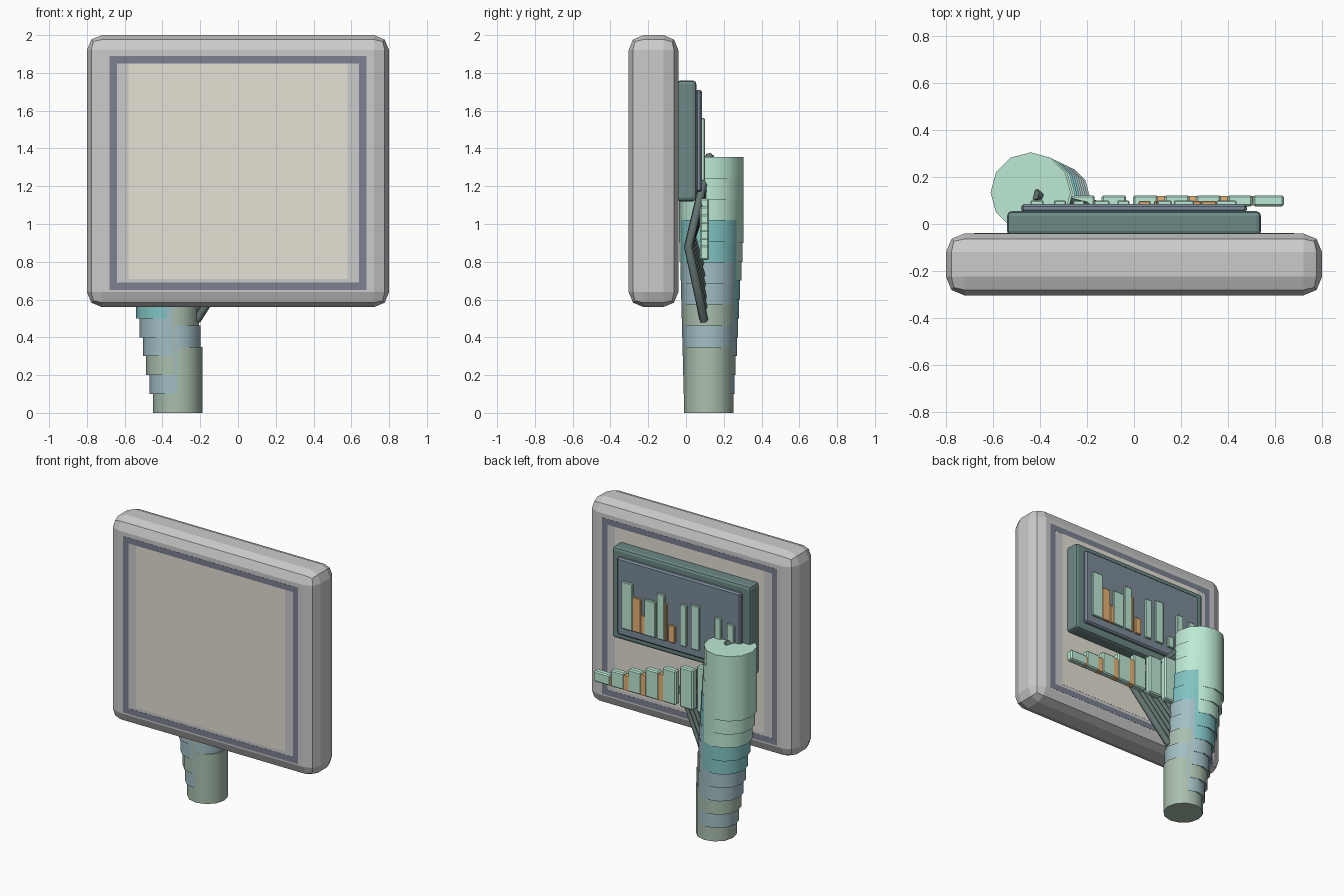
import bpy, math
from mathutils import Vector

if "Cube" in bpy.data.objects:
    bpy.data.objects.remove(bpy.data.objects["Cube"])

def mat(name, rgb):
    m = bpy.data.materials.new(name)
    m.diffuse_color = (*rgb, 1)
    m.use_nodes = True
    m.node_tree.nodes["Principled BSDF"].inputs["Base Color"].default_value = m.diffuse_color
    return m

MINT = mat("mint", (.51, .82, .66))
ORANGE = mat("orange", (.8, .45, .18))
CASE = mat("case", (.15, .25, .24))
SCREEN = mat("screen", (.2, .26, .32))
SAGE = mat("sage", (.40, .52, .42))
BLUE = mat("grey_blue", (.36, .52, .56))
TEAL = mat("teal", (.22, .55, .55))
STRUT = mat("strut", (.12, .17, .16))
PANE = mat("pane", (.78, .75, .66))
LINE = mat("line", (.2, .22, .28))

def box(name, x, y, z, m=None, bevel=0, seg=1):
    """Box from (min, max) ranges with an optional bevel."""
    bpy.ops.mesh.primitive_cube_add(size=1, location=[sum(r) / 2 for r in (x, y, z)])
    o = bpy.context.object
    o.name = name
    o.scale = [r[1] - r[0] for r in (x, y, z)]
    bpy.ops.object.transform_apply(location=False, rotation=False, scale=True)
    if bevel:
        b = o.modifiers.new("bevel", 'BEVEL')
        b.width, b.segments = bevel, seg
    if m:
        o.data.materials.append(m)
    return o

# large rounded back panel with a flush pane and a thin frame line on both faces
box("panel", (-.8, .8), (-.304, -.04), (.56, 2.0), None, .08, 2)
box("panel_pane", (-.58, .58), (-.305, -.039), (.71, 1.85), PANE)
for s in (-1, 1):
    box("frame_side", sorted((s * .64, s * .68)), (-.305, -.039), (.65, 1.89), LINE)
for z in (.65, 1.85):
    box("frame_rail", (-.64, .64), (-.305, -.039), (z, z + .04), LINE)

# display case and screen
box("display_case", (-.54, .54), (-.05, .055), (1.12, 1.76), CASE, .02, 2)
box("display_screen", (-.48, .48), (.05, .085), (1.17, 1.71), SCREEN, .01)

# bar chart on the screen: x range, height, material
chart = [(.35, .435, .33, MINT), (.285, .35, .24, ORANGE), (.17, .255, .25, MINT),
         (.20, .285, .13, ORANGE), (.10, .16, .32, MINT), (.085, .10, .26, ORANGE),
         (.02, .07, .12, ORANGE), (-.07, -.02, .29, MINT), (-.17, -.105, .31, MINT),
         (-.26, -.21, .08, MINT), (-.34, -.29, .27, MINT), (-.44, -.385, .25, MINT)]
for a, b, h, m in chart:
    box("chart_bar", (a, b), (.075, .100 if m is MINT else .098), (1.23, 1.23 + h), m, .004)

# descending row of key bars, orange spacers between the outer ones
for i in range(8):
    r = .637 - .134 * i
    top = .885 + .0415 * i
    w = .13 if i == 0 else .105
    box("key_bar", (r - w, r), (.075, .122), (.81, top), MINT, .008)
    if i < 4:
        box("key_spacer", (r - .138, r - w + .012), (.078, .119), (.812, top - .012), ORANGE)

# leaning column of overlapping, growing drums
colors = [SAGE, BLUE, SAGE, BLUE, BLUE, TEAL, TEAL, MINT, MINT, MINT]
for i, m in enumerate(colors):
    k = 1 + i / 30
    h = .35 * k
    bpy.ops.mesh.primitive_cylinder_add(vertices=12, radius=.131 * k, depth=h,
        location=(-.32 - .0133 * i, .12 + .0016 * i, .1 * i + h / 2))
    o = bpy.context.object
    o.name = "column_drum"
    o.data.materials.append(m)
    bpy.ops.object.shade_smooth_by_angle(angle=math.radians(60))

# nested bent struts reaching out of the column
for i in range(6):
    pts = [(-.22 - .015 * i, .095, .49 + .045 * i),
           (.03 - .035 * i, .012 + .004 * i, .88 + .01 * i),
           (-.42, .125, 1.36 - .03 * i)]
    c = bpy.data.curves.new("strut", 'CURVE')
    c.dimensions = '3D'
    c.bevel_depth = .024
    c.bevel_resolution = 1
    c.use_fill_caps = True
    s = c.splines.new('POLY')
    s.points.add(2)
    for p, co in zip(s.points, pts):
        p.co = (*co, 1)
    c.materials.append(STRUT)
    bpy.context.collection.objects.link(bpy.data.objects.new("strut", c))
